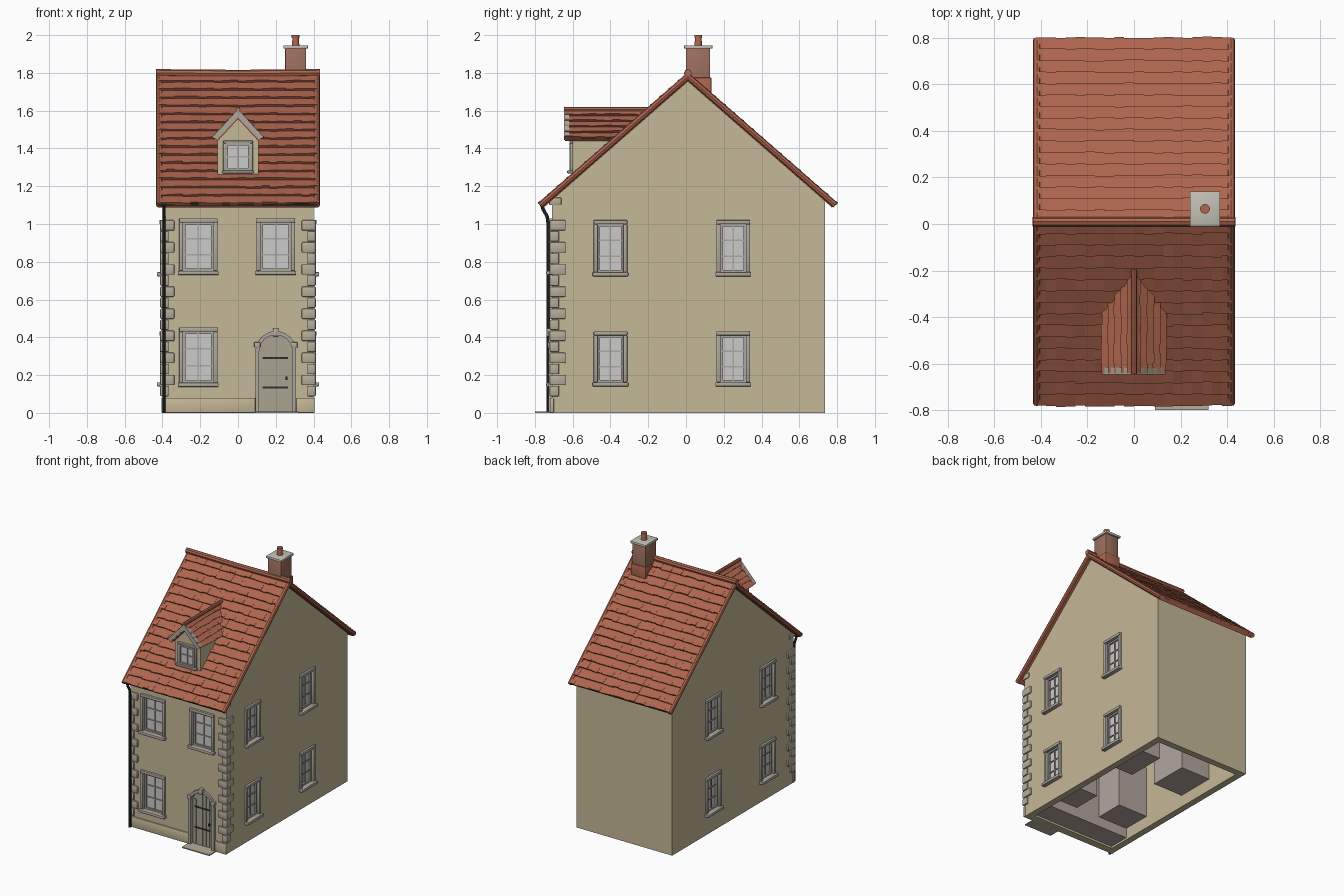
import bpy, bmesh, random
from math import sin, cos, pi, atan, radians
from mathutils import Matrix, Vector

if "Cube" in bpy.data.objects:
    bpy.data.objects.remove(bpy.data.objects["Cube"])

random.seed(4)
mats = {}
COL = dict(wall=(.56, .48, .31), stone=(.47, .42, .33), frame=(.42, .39, .34), glass=(.66, .66, .68),
           tile=(.42, .13, .075), brick=(.33, .16, .11), iron=(.03, .03, .03), wood=(.40, .36, .28),
           room=(.45, .38, .35), cap=(.55, .54, .47))


def finish(bm, name, col=None, bevel=0, smooth=False):
    bmesh.ops.recalc_face_normals(bm, faces=bm.faces)
    if bevel:
        bmesh.ops.bevel(bm, geom=bm.edges[:], offset=bevel, segments=2, affect='EDGES', profile=.5)
    me = bpy.data.meshes.new(name)
    bm.to_mesh(me)
    bm.free()
    ob = bpy.data.objects.new(name, me)
    bpy.context.collection.objects.link(ob)
    if col:
        if col not in mats:
            mats[col] = bpy.data.materials.new(col)
            mats[col].diffuse_color = (*COL[col], 1)
        me.materials.append(mats[col])
    if smooth:
        for p in me.polygons:
            p.use_smooth = True
        me.set_sharp_from_angle(angle=radians(35))
    return ob


def prism(bm, pts, vec, M=Matrix()):
    a = [bm.verts.new(M @ Vector(p)) for p in pts]
    b = [bm.verts.new(M @ (Vector(p) + Vector(vec))) for p in pts]
    bm.faces.new(a)
    bm.faces.new(b[::-1])
    for i in range(len(a)):
        j = (i + 1) % len(a)
        bm.faces.new((a[i], b[i], b[j], a[j]))


def box(bm, x0, x1, y0, y1, z0, z1, M=Matrix()):
    prism(bm, [(x0, y0, z0), (x1, y0, z0), (x1, y0, z1), (x0, y0, z1)], (0, y1 - y0, 0), M)


def boxes(name, items, col, bevel=0, M=Matrix()):
    bm = bmesh.new()
    for b in items:
        box(bm, *b, M)
    return finish(bm, name, col, bevel, bevel > 0)


def tube(name, pts, r, col):
    cu = bpy.data.curves.new(name, 'CURVE')
    cu.dimensions, cu.bevel_depth, cu.bevel_resolution, cu.use_fill_caps = '3D', r, 2, True
    sp = cu.splines.new('POLY')
    sp.points.add(len(pts) - 1)
    for p, q in zip(sp.points, pts):
        p.co = (*q, 1)
    tmp = bpy.data.objects.new(name, cu)
    bm = bmesh.new()
    me = bpy.data.meshes.new_from_object(tmp)
    bm.from_mesh(me)
    bpy.data.objects.remove(tmp)
    bpy.data.meshes.remove(me)
    return finish(bm, name, col, 0, True)


# main roof geometry
RY, RZ, A = .01, 1.80, atan(.873)


def roof_z(y, drop=0):
    return RZ - abs(y - RY) * .873 - drop


def clip_to_roof(bm):
    bmesh.ops.bisect_plane(bm, geom=bm.verts[:] + bm.edges[:] + bm.faces[:], dist=1e-5,
                           plane_co=(0, RY, RZ - .03), plane_no=(0, -sin(A), cos(A)), clear_inner=True)


def roof_side(name, origin, down, normal, width, length, rows, cols, clip=False):
    """Deck plus overlapping rows of tiles on one slope."""
    M = Matrix((down.cross(normal), down, normal)).transposed().to_4x4()
    M.translation = origin
    bm = bmesh.new()
    box(bm, -width / 2, width / 2, 0, length - .006, -.035, -.012, M)
    pitch, w = length / rows, width / cols
    for i in range(rows):
        for j in range(cols):
            x, d0 = -width / 2 + j * w, i * pitch
            d1 = d0 + pitch + random.uniform(-.005, .003)
            h = random.uniform(-.002, .002)
            prism(bm, [(x, d0, -.014), (x, d0, -.008), (x, d1, .004 + h), (x, d1, -.012)], (w, 0, 0), M)
    if clip:
        clip_to_roof(bm)
    finish(bm, name, 'tile')
    return M


for s, nm in ((-1, 'front'), (1, 'back')):
    L = .79 / cos(A)
    M = roof_side('roof_' + nm, (0, RY, RZ), Vector((0, s * cos(A), -sin(A))),
                  Vector((0, s * sin(A), cos(A))), .84, L, 16, 20)
    for e in (-1, 1):
        tube('verge_' + nm, [M @ Vector((e * .417, 0, -.014)), M @ Vector((e * .417, L, -.014))], .017, 'tile')
tube('ridge', [(-.435, RY, RZ), (0, RY, RZ - .004), (.435, RY, RZ)], .02, 'tile')

# hollow walls with window and door openings
walls = bmesh.new()
Y0, Y1 = -.71, .737
prism(walls, [(-.4, Y0, 0), (-.4, Y1, 0), (-.4, Y1, roof_z(Y1, .035)), (-.4, RY, RZ - .035),
              (-.4, Y0, roof_z(Y0, .035))], (.8, 0, 0))
walls = finish(walls, 'walls', 'wall')
hollow = bmesh.new()
Ya, Yb = Y0 + .05, Y1 - .05
prism(hollow, [(-.35, Ya, -.1), (-.35, Yb, -.1), (-.35, Yb, roof_z(Yb, .07)), (-.35, RY, RZ - .07),
               (-.35, Ya, roof_z(Ya, .07))], (.7, 0, 0))
hollow = finish(hollow, 'hollow_cutter')
openings = bmesh.new()


def window(name, M, w, h, cols, rows, recess=.022, t=.022):
    a, b = w / 2, h / 2
    boxes(name + '_surround', [(-a - t, -a, -.014, .01, -b, b), (a, a + t, -.014, .01, -b, b),
                               (-a - t, a + t, -.016, .01, b, b + t)], 'frame', .004, M)
    boxes(name + '_sill', [(-a - t - .006, a + t + .006, -.03, .01, -b - t, -b)], 'frame', .005, M)
    f, r = .012, recess
    bars = [(-a, -a + f, r - .016, r, -b, b), (a - f, a, r - .016, r, -b, b),
            (-a + f, a - f, r - .016, r, -b, -b + f), (-a + f, a - f, r - .016, r, b - f, b)]
    bars += [(x - .004, x + .004, r - .01, r, -b + f, b - f) for x in (-a + w * i / cols for i in range(1, cols))]
    bars += [(-a + f, a - f, r - .009, r, z - .004, z + .004) for z in (-b + h * i / rows for i in range(1, rows))]
    boxes(name + '_bars', bars, 'frame', 0, M)
    boxes(name + '_glass', [(-a, a, r - .003, r + .006, -b, b)], 'glass', 0, M)


def wall_window(name, M, w, h):
    window(name, M, w, h, 2, 3)
    box(openings, -w / 2, w / 2, -.05, .03, -h / 2, h / 2, M)


for x, z, h in ((-.21, .295, .27), (-.21, .88, .256), (.2, .88, .256)):
    wall_window('front_window', Matrix.Translation((x, Y0, z)), .16, h)
for s in (-1, 1):
    for y in (-.40, .25):
        for z, h in ((.286, .248), (.872, .254)):
            wall_window('side_window', Matrix.Translation((s * .4, y, z)) @ Matrix.Rotation(s * pi / 2, 4, 'Z'), .134, h)


# arched door with frame, hinges and step
def arch(r, y, n=12, cx=.2, zs=.325):
    return [(cx + r, y, 0)] + [(cx + r * cos(pi * i / n), y, zs + r * sin(pi * i / n)) for i in range(n + 1)] \
        + [(cx - r, y, 0)]


prism(openings, [(x, y, z if z else .002) for x, y, z in arch(.09, -.8)], (0, .12, 0))
openings = finish(openings, 'opening_cutter')
for c in (hollow, openings):
    c.hide_render = True
    c.hide_set(True)
    m = walls.modifiers.new('cut', 'BOOLEAN')
    m.object, m.solver = c, 'EXACT'
door = bmesh.new()
prism(door, arch(.09, -.698), (0, .015, 0))
for i in range(6):
    x0 = .2 - .087 + i * .029
    top = .325 + (.088 ** 2 - max(abs(x0 - .2), abs(x0 + .025 - .2)) ** 2) ** .5 if 0 < i < 5 else .345
    box(door, x0 + .002, x0 + .027, -.704, -.695, .005, top)
finish(door, 'door', 'wood')
surround = bmesh.new()
outer, inner = arch(.108, -.728), arch(.088, -.728)
for i in range(len(outer) - 1):
    prism(surround, [outer[i], outer[i + 1], inner[i + 1], inner[i]], (0, .03, 0))
finish(surround, 'door_surround', 'frame')
boxes('door_keystone', [(.185, .215, -.738, -.70, .405, .447), (.085, .118, -.733, -.7, .345, .375),
                        (.282, .315, -.733, -.7, .345, .375)], 'stone', .005)
boxes('door_hinges', [(.13, .265, -.708, -.70, z, z + .01) for z in (.13, .285)]
      + [(.252, .262, -.716, -.7, .175, .192)], 'iron')
boxes('door_step', [(.09, .32, -.80, -.7, 0, .008)], 'stone')

# corner stones, plinth, kneelers
stones = []
for s in (-1, 1):
    for i in range(16):
        lx, ly = ((.045, .05), (.075, .085))[i % 2]
        xs = sorted((s * .412, s * (.412 - lx)))
        xt = sorted((s * .412, s * .395))
        z = .088 + i * .0585
        stones += [(*xs, -.722, -.70, z, z + .055), (*xt, -.722, -.722 + ly, z, z + .055)]
boxes('quoins', stones, 'stone', .006)
boxes('plinth', [(-.405, .092, -.72, -.7, 0, .08), (.308, .405, -.72, -.7, 0, .08)], 'wall', .004)
boxes('kneelers', [(-.407, -.38, -.725, -.66, 1.10, 1.14), (.38, .407, -.725, -.66, 1.10, 1.14)], 'stone', .005)

# gutter and downpipe
tube('gutter', [(-.42, -.765, 1.108), (.42, -.765, 1.108)], .011, 'iron')
tube('downpipe', [(-.392, -.765, 1.105), (-.392, -.755, 1.075), (-.392, -.735, 1.04), (-.392, -.73, 1.0),
                  (-.392, -.73, 0.001)], .009, 'iron')

# rooms behind the windows, seen through the open base
rooms = [(-.349, .349, -.659, -.5, .015, .5), (-.349, .349, -.659, -.5, .68, 1.06)]
for s in (-1, 1):
    xs = sorted((s * .349, s * .1))
    for y0, y1 in ((-.499, -.28), (.1, .4)):
        rooms += [(*xs, y0, y1, .09, .48), (*xs, y0, y1, .68, 1.06)]
boxes('rooms', rooms, 'room')

# dormer
body = bmesh.new()
prism(body, [(-.108, -.6, 1.2), (.108, -.6, 1.2), (.108, -.6, 1.455), (0, -.6, 1.57), (-.108, -.6, 1.455)], (0, .4, 0))
clip_to_roof(body)
finish(body, 'dormer_walls', 'wall')
window('dormer_window', Matrix.Translation((0, -.6, 1.355)), .13, .145, 2, 2, -.001, .014)
barge = bmesh.new()
B = atan(1.08)
for s in (-1, 1):
    roof_side('dormer_roof', (0, -.41, 1.607), Vector((s * cos(B), 0, -sin(B))), Vector((s * sin(B), 0, cos(B))),
              .46, .137 / cos(B), 5, 11, True)
    prism(barge, [(0, -.647, 1.607), (s * .135, -.647, 1.462), (s * .113, -.647, 1.445), (0, -.647, 1.565)], (0, .03, 0))
finish(barge, 'dormer_bargeboards', 'frame')
tube('dormer_ridge', [(0, -.645, 1.607), (0, -.195, 1.607)], .013, 'tile')

# chimney
boxes('chimney', [(.25, .36, 0, .127, 1.66, 1.93)], 'brick', .003)
boxes('chimney_flashing', [(.243, .367, -.007, .134, 1.66, 1.775)], 'tile', .003)
boxes('chimney_cap', [(.24, .37, -.01, .14, 1.928, 1.946)], 'cap', .004)
pot = bmesh.new()
for r0, r1, z0, z1 in ((.021, .017, 1.94, 1.985), (.021, .021, 1.985, 2.0)):
    bmesh.ops.create_cone(pot, cap_ends=True, segments=14, radius1=r0, radius2=r1, depth=z1 - z0,
                          matrix=Matrix.Translation((.305, .065, (z0 + z1) / 2)))
finish(pot, 'chimney_pot', 'tile', 0, True)

for m in bpy.data.materials:
    if m.users and not m.is_grease_pencil:
        m.use_nodes = True
        m.node_tree.nodes["Principled BSDF"].inputs["Base Color"].default_value = m.diffuse_color
